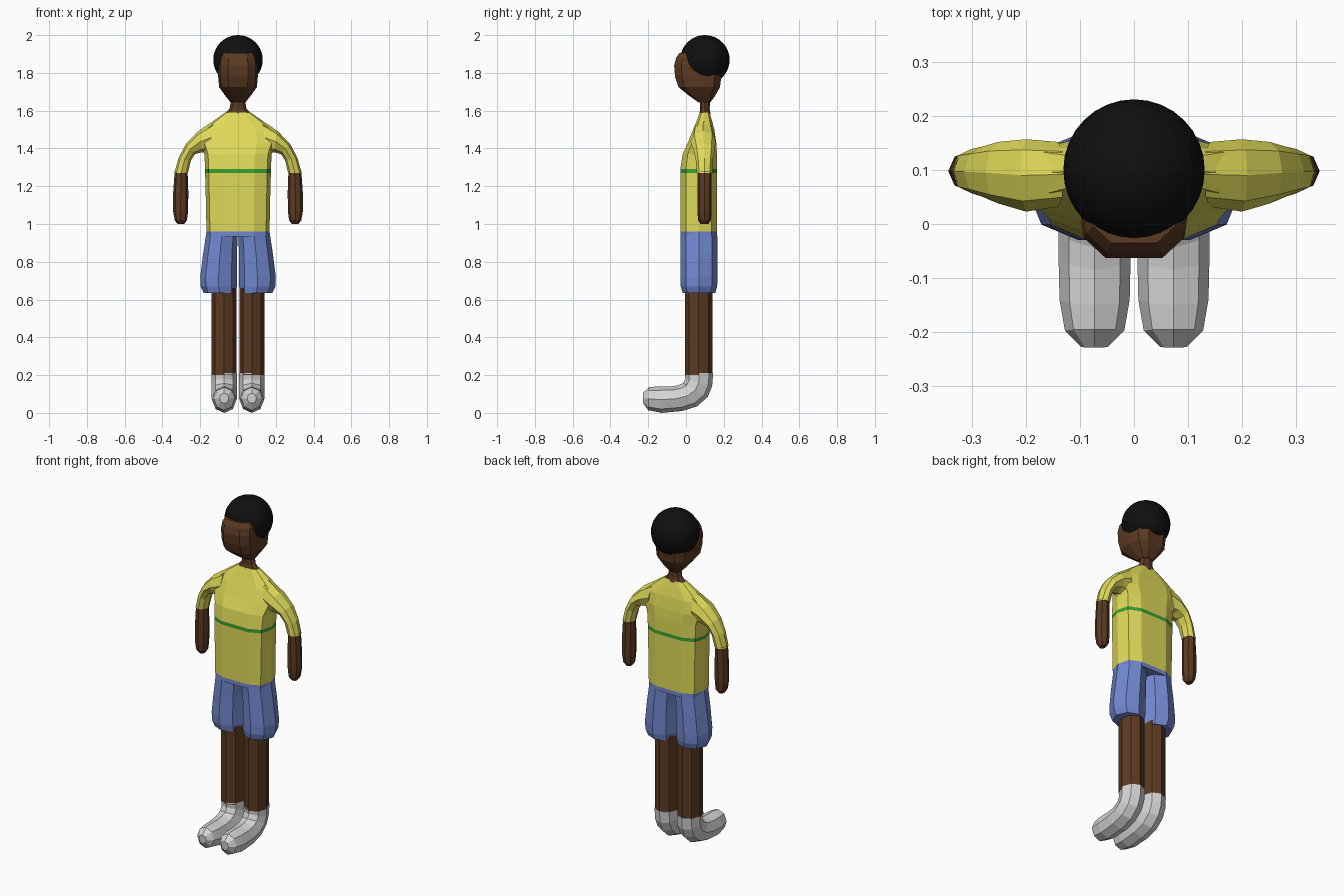
import bpy, bmesh, math
from mathutils import Vector

if "Cube" in bpy.data.objects:
    bpy.data.objects.remove(bpy.data.objects["Cube"])


def material(name, r, g, b):
    m = bpy.data.materials.new(name)
    m.diffuse_color = (r, g, b, 1)
    m.use_nodes = True
    m.node_tree.nodes["Principled BSDF"].inputs["Base Color"].default_value = m.diffuse_color
    return m


SKIN = material("brown skin", 0.105, 0.042, 0.016)
HAIR = material("black hair", 0.005, 0.005, 0.005)
SHIRT = material("yellow cloth", 0.74, 0.70, 0.10)
STRIPE = material("green stripe", 0.04, 0.36, 0.03)
SHORTS = material("blue cloth", 0.17, 0.25, 0.64)
SHOE = material("light grey shoe", 0.66, 0.66, 0.66)

# Unit cross-sections: plain octagon and a boxier twelve-sided one
OCT = [(math.cos(i * math.pi / 4), math.sin(i * math.pi / 4)) for i in range(8)]
BOX = [(1, 0), (.89, .7), (.5, 1), (0, 1), (-.5, 1), (-.89, .7),
       (-1, 0), (-.89, -.7), (-.5, -1), (0, -1), (.5, -1), (.89, -.7)]


def loft(name, rings, mat, section=OCT):
    """Each ring: two opposite points a, b and a half-width vector w."""
    bm = bmesh.new()
    loops = []
    for a, b, w in rings:
        a, b, w = Vector(a), Vector(b), Vector(w)
        loops.append([bm.verts.new((a + b) / 2 + w * u + (b - a) / 2 * v) for u, v in section])
    n = len(section)
    for p, q in zip(loops, loops[1:]):
        for i in range(n):
            bm.faces.new((p[i], p[(i + 1) % n], q[(i + 1) % n], q[i]))
    bm.faces.new(loops[0])
    bm.faces.new(loops[-1])
    bmesh.ops.recalc_face_normals(bm, faces=bm.faces)
    me = bpy.data.meshes.new(name)
    bm.to_mesh(me)
    bm.free()
    me.materials.append(mat)
    ob = bpy.data.objects.new(name, me)
    bpy.context.collection.objects.link(ob)
    return ob


def level(z, x0, x1, y0, y1):
    """Horizontal ring filling a rectangle."""
    c = (x0 + x1) / 2
    return (c, y0, z), (c, y1, z), ((x1 - x0) / 2, 0, 0)


def centred(rows):
    return [level(z, -h, h, y0, y1) for z, h, y0, y1 in rows]


# Shirt body with green chest stripe
shirt = loft("shirt", centred([
    (.96, .167, -.03, .165), (1.12, .17, -.03, .165), (1.27, .174, -.03, .165),
    (1.29, .174, -.03, .165), (1.37, .178, -.018, .164), (1.43, .2, .01, .16),
    (1.5, .19, .038, .15), (1.545, .132, .056, .138), (1.59, .067, .073, .125)]), SHIRT, BOX)
shirt.data.materials.append(STRIPE)
for f in shirt.data.polygons:
    if 1.27 < f.center.z < 1.29:
        f.material_index = 1

# Hips, neck, head
loft("shorts_hip", centred([(.935, .165, -.03, .165), (.96, .167, -.03, .165)]), SHORTS, BOX)
loft("neck", centred([(1.58, .073, .07, .13), (1.61, .045, .075, .125),
                      (1.65, .038, .072, .128), (1.68, .05, .06, .14)]), SKIN)
loft("head", centred([
    (1.645, .04, .065, .13), (1.68, .068, .015, .155), (1.725, .1, -.04, .18),
    (1.78, .105, -.058, .187), (1.84, .105, -.063, .19), (1.88, .1, -.052, .185),
    (1.905, .085, -.035, .17)]), SKIN, BOX)

# Hair ball
bpy.ops.mesh.primitive_uv_sphere_add(segments=32, ring_count=20, radius=.131, location=(0, .1, 1.869))
hair = bpy.context.object
hair.name = "hair"
hair.data.materials.append(HAIR)
bpy.ops.object.shade_smooth()

# Limbs, built once for each side
for s, side in ((1, "left"), (-1, "right")):
    def arm_rings(rows):
        return [((s * ox, y, oz), (s * ix, y, iz), (0, w, 0)) for ox, oz, ix, iz, y, w in rows]

    loft(side + "_sleeve", arm_rings([
        (.13, 1.546, .15, 1.37, .092, .06), (.21, 1.492, .19, 1.38, .09, .067),
        (.275, 1.425, .228, 1.37, .095, .057), (.315, 1.35, .25, 1.335, .097, .046),
        (.337, 1.27, .265, 1.27, .098, .041)]), SHIRT)
    loft(side + "_forearm", arm_rings([
        (.335, 1.28, .267, 1.28, .098, .037), (.343, 1.17, .263, 1.17, .098, .038),
        (.344, 1.07, .264, 1.07, .098, .038), (.335, 1.02, .27, 1.02, .098, .034),
        (.32, 1.0, .285, 1.0, .098, .02)]), SKIN)

    def leg_rings(rows):
        return [level(z, s * x0, s * x1, y0, y1) for z, x0, x1, y0, y1 in rows]

    loft(side + "_shorts_leg", leg_rings([
        (.96, 0, .167, -.03, .165), (.84, .006, .185, -.03, .167), (.72, .006, .2, -.03, .167),
        (.67, .006, .198, -.028, .165), (.635, .01, .182, -.018, .155)]), SHORTS)
    loft(side + "_leg", leg_rings([(.66, .008, .14, -.006, .14), (.2, .008, .14, -.006, .14)]), SKIN)

    # Shoe: tube bending from the ankle to the toe (top y, z, bottom y, z, half width)
    shoe = [(-.006, .21, .144, .21, .067), (-.003, .18, .138, .14, .067), (-.015, .157, .115, .085, .067),
            (-.045, .145, .06, .035, .067), (-.085, .14, -.02, .01, .067), (-.15, .14, -.13, 0, .065),
            (-.195, .136, -.2, .014, .055), (-.229, .105, -.226, .05, .025)]
    loft(side + "_shoe", [((s * .073, ty, tz), (s * .073, by, bz), (w, 0, 0))
                          for ty, tz, by, bz, w in shoe], SHOE)
